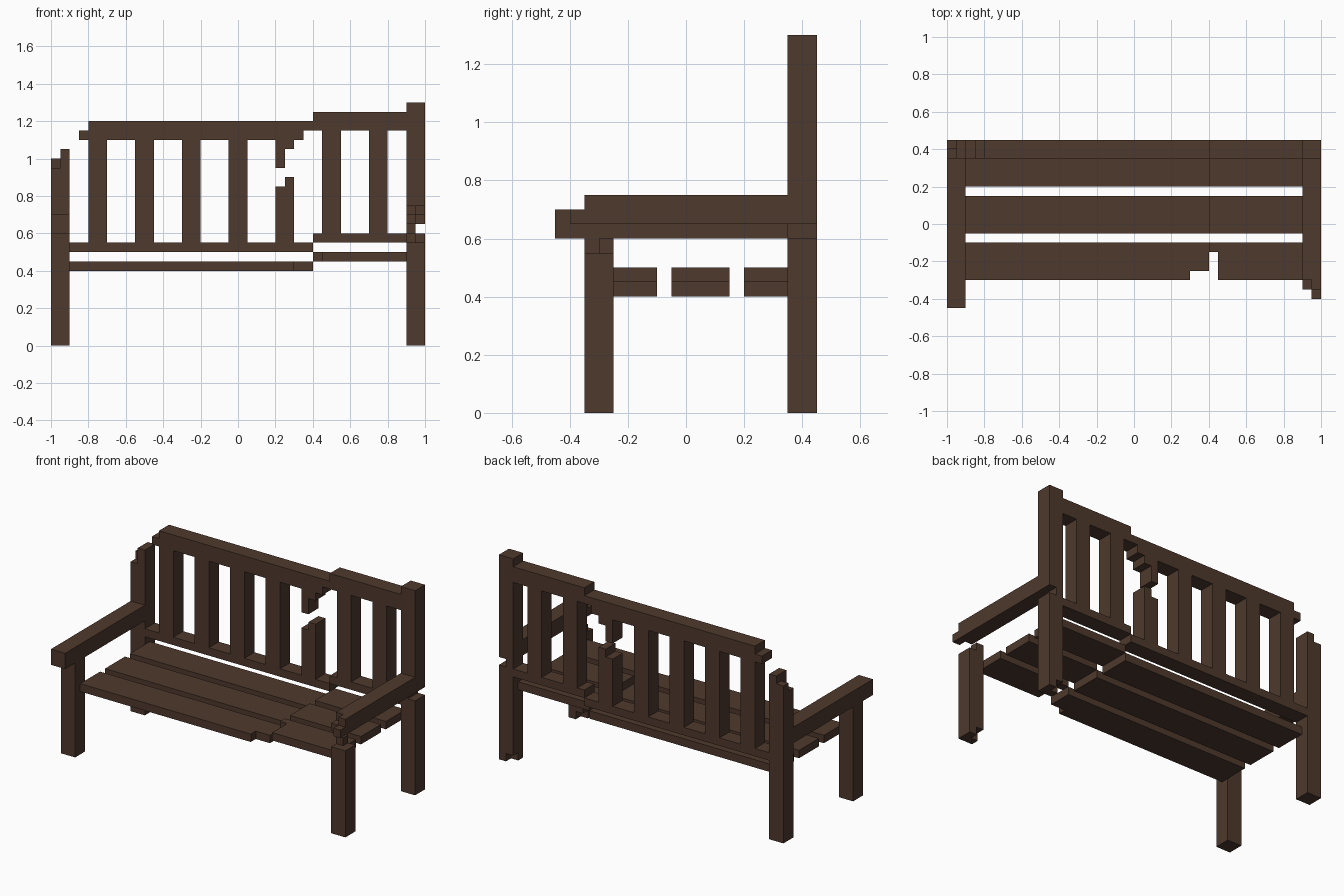
import bpy, bmesh
from mathutils import Matrix, Vector

if "Cube" in bpy.data.objects:
    bpy.data.objects.remove(bpy.data.objects["Cube"])

wood = bpy.data.materials.new("dark brown wood")
wood.diffuse_color = (0.076, 0.041, 0.026, 1)
wood.use_nodes = True
wood.node_tree.nodes["Principled BSDF"].inputs["Base Color"].default_value = wood.diffuse_color


def part(name, *boxes):
    """One object made of boxes given as (x0, x1, y0, y1, z0, z1)."""
    bm = bmesh.new()
    for x0, x1, y0, y1, z0, z1 in boxes:
        centre = Vector((x0 + x1, y0 + y1, z0 + z1)) / 2
        m = Matrix.Translation(centre) @ Matrix.Diagonal((x1 - x0, y1 - y0, z1 - z0, 1))
        bmesh.ops.create_cube(bm, size=1, matrix=m)
    me = bpy.data.meshes.new(name)
    bm.to_mesh(me)
    bm.free()
    me.materials.append(wood)
    ob = bpy.data.objects.new(name, me)
    bpy.context.collection.objects.link(ob)


B0, B1 = 0.35, 0.45     # depth range of the backrest

# Left side: front leg, armrest, back post with splintered top
part("left_front_leg", (-1, -.9, -.35, -.25, 0, .6))
part("left_armrest", (-1, -.9, -.45, B0, .6, .7))
part("left_back_post",
     (-1, -.9, B0, B1, 0, .95),
     (-1, -.95, .4, B1, .95, 1),
     (-.95, -.9, B0, B1, .95, 1.05))

# Right side: broken leg, chipped armrest, cracked back post
part("right_front_leg",
     (.9, 1, -.35, -.25, .05, .55),
     (.95, 1, -.35, -.25, 0, .05),
     (.9, .95, -.35, -.3, 0, .05),
     (.9, .95, -.3, -.25, .55, .6))
part("right_armrest",
     (.9, 1, -.3, B0, .65, .75),
     (.9, .95, -.35, -.3, .65, .7),
     (.95, 1, -.35, -.3, .65, .75),
     (.95, 1, -.4, -.35, .65, .7))
part("right_back_post",
     (.95, 1, B0, B1, 0, .05),
     (.9, .95, B0, .4, 0, .05),
     (.9, 1, B0, B1, .05, .6),
     (.9, .95, B0, B1, .6, .65),
     (.9, 1, B0, B1, .65, 1.3))

# Seat planks, snapped at x = 0.4 with the right half sitting higher
part("front_seat_plank_left",
     (-.9, .3, -.3, -.1, .4, .45), (.3, .4, -.25, -.1, .4, .45))
part("front_seat_plank_right",
     (.45, .9, -.3, -.1, .45, .5), (.4, .45, -.15, -.1, .45, .5))
for name, y in (("middle", -.05), ("back", .2)):
    part(name + "_seat_plank_left", (-.9, .4, y, y + .2, .4, .45))
    part(name + "_seat_plank_right", (.4, .9, y, y + .2, .45, .5))

# Backrest rails
part("lower_rail_left", (-.9, .4, B0, B1, .5, .55))
part("lower_rail_right", (.4, .9, B0, B1, .55, .6))
part("top_rail_left",
     (-.85, -.8, B0, B1, 1.1, 1.15),
     (-.8, .35, B0, B1, 1.1, 1.2),
     (.35, .4, B0, B1, 1.15, 1.2))
part("top_rail_right", (.4, .9, B0, B1, 1.15, 1.25))

# Upright back slats
for i in range(7):
    x = -.8 + .25 * i
    if i == 4:
        part("broken_back_slat",
             (x, x + .1, B0, B1, .55, .85),
             (x + .05, x + .1, B0, B1, .85, .9),
             (x, x + .05, B0, B1, .95, 1.1),
             (x + .05, x + .1, B0, B1, 1.05, 1.1))
    else:
        lift = .05 if i > 4 else 0
        part("back_slat", (x, x + .1, B0, B1, .55 + lift, 1.1 + lift))
